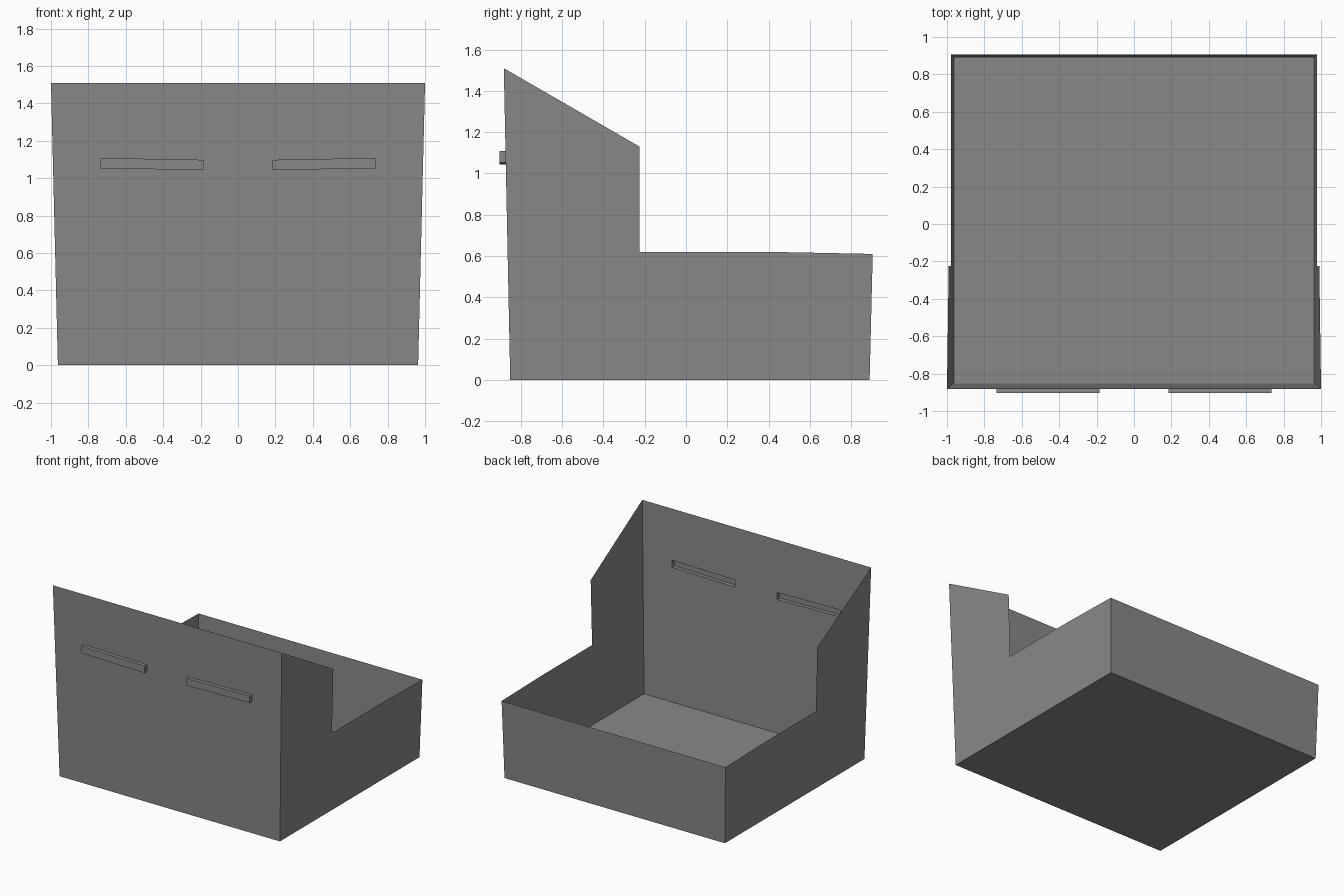
import bpy, bmesh
from mathutils import Vector

if "Cube" in bpy.data.objects:
    bpy.data.objects.remove(bpy.data.objects["Cube"])

grey = bpy.data.materials.new("plain_grey")
grey.diffuse_color = (0.25, 0.25, 0.25, 1)
grey.use_nodes = True
grey.node_tree.nodes["Principled BSDF"].inputs["Base Color"].default_value = grey.diffuse_color

TOP = 1.51


def half_width(z):
    return 0.963 + 0.037 * z / TOP


def front_y(z):
    return -0.852 - 0.031 * z / TOP


def back_y(z):
    return 0.89 + 0.015 * z / 0.61


def finish(name, bm):
    mesh = bpy.data.meshes.new(name)
    bm.to_mesh(mesh)
    bm.free()
    mesh.materials.append(grey)
    obj = bpy.data.objects.new(name, mesh)
    bpy.context.collection.objects.link(obj)
    return obj


def sheet(name, faces):
    bm = bmesh.new()
    for pts in faces:
        bm.faces.new([bm.verts.new(p) for p in pts])
    bmesh.ops.remove_doubles(bm, verts=bm.verts[:], dist=1e-5)
    return finish(name, bm)


# Floor
w = half_width(0)
sheet("floor", [[(-w, front_y(0), 0), (w, front_y(0), 0),
                 (w, back_y(0), 0), (-w, back_y(0), 0)]])

# Low back wall
wt = half_width(0.61)
sheet("back_wall", [[(w, back_y(0), 0), (-w, back_y(0), 0),
                     (-wt, back_y(0.61), 0.61), (wt, back_y(0.61), 0.61)]])

# Stepped side walls, leaning outwards
profile = [(front_y(0), 0), (back_y(0), 0), (back_y(0.61), 0.61), (0.4, 0.62),
           (-0.225, 0.62), (-0.225, 1.13), (front_y(TOP), TOP)]
for name, s in (("right_side", 1), ("left_side", -1)):
    pts = [(s * half_width(z), y, z) for y, z in profile]
    sheet(name, [pts if s > 0 else pts[::-1]])

# Slot outlines on the tall front wall, slightly tilted
slot = [(0.185, 1.043), (0.735, 1.053), (0.735, 1.108), (0.185, 1.098)]
slots = {s: [(s * x, z) for x, z in slot][::s] for s in (1, -1)}

# Front wall with two open slots
bm = bmesh.new()
outline = [(-half_width(0), 0), (half_width(0), 0),
           (half_width(TOP), TOP), (-half_width(TOP), TOP)]
for loop in (outline, slots[1], slots[-1]):
    vs = [bm.verts.new((x, front_y(z), z)) for x, z in loop]
    for a, b in zip(vs, vs[1:] + vs[:1]):
        bm.edges.new((a, b))
bmesh.ops.triangle_fill(bm, use_beauty=True, edges=bm.edges[:],
                        normal=Vector((0, -1, 0)))
finish("front_wall", bm)

# Shallow pockets standing out behind the slots, open to the inside
for name, s in (("right_slot_pocket", 1), ("left_slot_pocket", -1)):
    inner = [(x, front_y(z), z) for x, z in slots[s]]
    outer = [(x, -0.904, z) for x, z in slots[s]]
    faces = [outer]
    for i in range(4):
        j = (i + 1) % 4
        faces.append([inner[i], inner[j], outer[j], outer[i]])
    sheet(name, faces)
